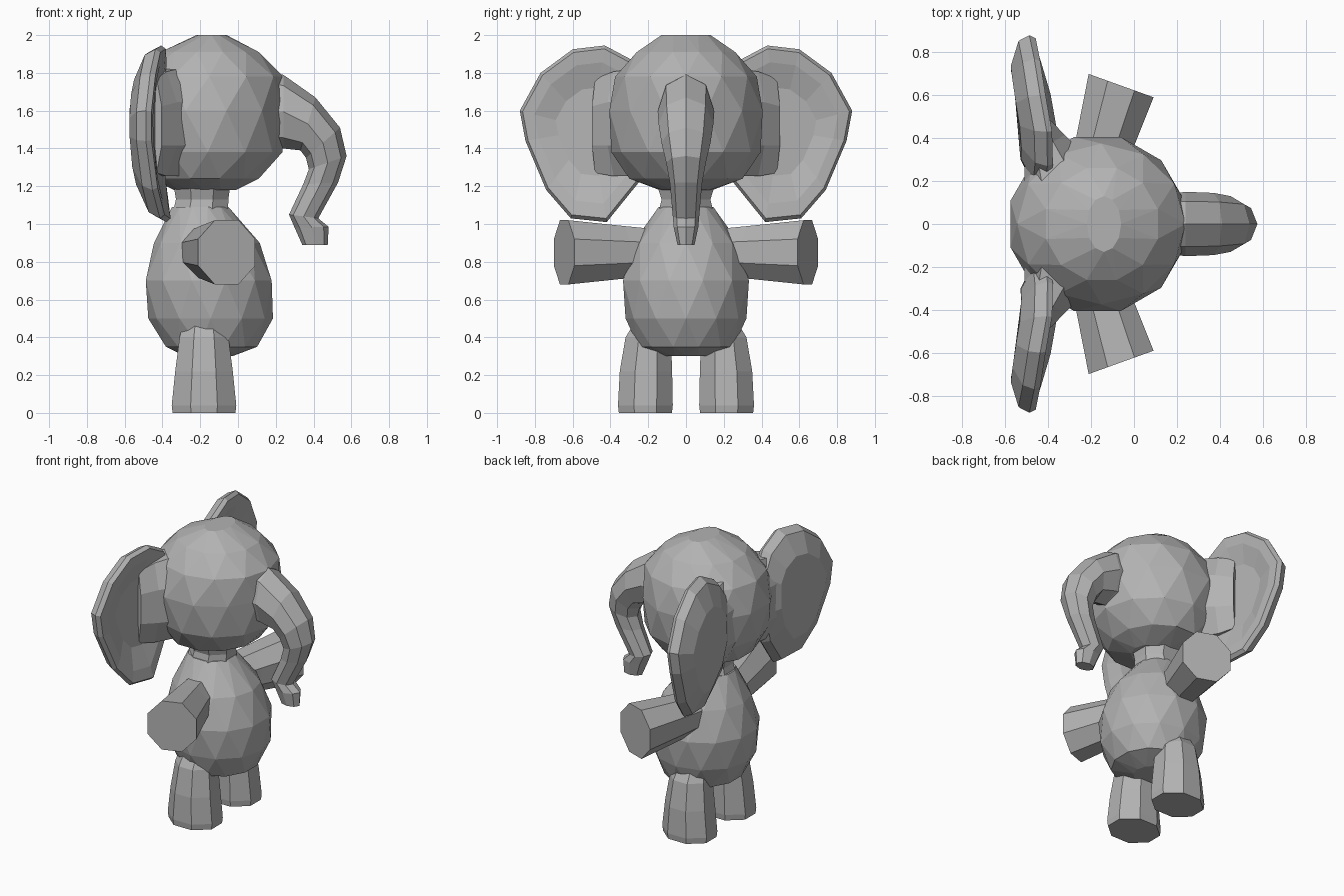
import bpy, bmesh, math
from mathutils import Vector

cube = bpy.data.objects.get("Cube")
if cube:
    bpy.data.objects.remove(cube)

grey = bpy.data.materials.new("soft_grey")
grey.use_nodes = True
grey.diffuse_color = (0.45, 0.45, 0.45, 1)
grey.node_tree.nodes["Principled BSDF"].inputs["Base Color"].default_value = grey.diffuse_color


def ring(center, u, v, n, twist=0.0):
    """Elliptical ring of n points spanned by the half axes u and v."""
    angles = [2 * math.pi * (i + twist) / n for i in range(n)]
    return [Vector(center) + Vector(u) * math.cos(a) + Vector(v) * math.sin(a) for a in angles]


def loft(name, rings, zigzag=False):
    """Skin a list of rings; zigzag joins alternately twisted rings with triangles."""
    bm = bmesh.new()
    loops = [[bm.verts.new(p) for p in r] for r in rings]
    n = len(loops[0])
    for k, (a, b) in enumerate(zip(loops, loops[1:])):
        for i in range(n):
            j = (i + 1) % n
            if not zigzag:
                bm.faces.new((a[i], a[j], b[j], b[i]))
            elif k % 2 == 0:
                bm.faces.new((a[i], a[j], b[i]))
                bm.faces.new((a[j], b[j], b[i]))
            else:
                bm.faces.new((a[i], b[j], b[i]))
                bm.faces.new((a[i], a[j], b[j]))
    bm.faces.new(loops[0])
    bm.faces.new(loops[-1])
    bmesh.ops.recalc_face_normals(bm, faces=bm.faces)
    mesh = bpy.data.meshes.new(name)
    bm.to_mesh(mesh)
    bm.free()
    mesh.materials.append(grey)
    bpy.context.collection.objects.link(bpy.data.objects.new(name, mesh))


def blob(name, rows, n):
    """Faceted round form; rows are height, back, front, half width."""
    loft(name, [ring(((b + f) / 2, 0, z), ((f - b) / 2, 0, 0), (0, w, 0), n, 0.5 * (k % 2))
                for k, (z, b, f, w) in enumerate(rows)], zigzag=True)


def both_sides(name, build):
    for side, word in ((1, "left"), (-1, "right")):
        build(f"{word}_{name}", side)


# Head: round crown, fuller jaw and flat muzzle
blob("head", [(1.18, -0.34, -0.01, 0.14), (1.24, -0.47, 0.12, 0.31), (1.38, -0.555, 0.235, 0.395),
              (1.6, -0.59, 0.25, 0.42), (1.78, -0.545, 0.24, 0.375), (1.91, -0.42, 0.12, 0.27),
              (2.0, -0.22, -0.06, 0.13)], 12)

# Body: pear shape
blob("body", [(0.3, -0.28, -0.03, 0.12), (0.35, -0.39, 0.11, 0.26), (0.5, -0.475, 0.185, 0.32),
              (0.7, -0.5, 0.19, 0.345), (0.9, -0.445, 0.115, 0.28), (1.09, -0.355, -0.045, 0.15)], 12)

# Neck: short collar flaring into the head
loft("neck", [ring((x, 0, z), (r, 0, 0), (0, w, 0), 8, 0.5)
              for x, z, r, w in ((-0.2, 1.05, 0.16, 0.16), (-0.19, 1.13, 0.15, 0.14),
                                 (-0.19, 1.25, 0.17, 0.18))])

# Trunk: rows are outer x and z, inner x and z, half width
trunk = [(0.1, 1.82, 0.1, 1.4, 0.13), (0.24, 1.79, 0.24, 1.4, 0.15),
         (0.41, 1.67, 0.33, 1.39, 0.145), (0.54, 1.51, 0.36, 1.35, 0.13),
         (0.575, 1.36, 0.375, 1.29, 0.105), (0.53, 1.22, 0.345, 1.21, 0.085),
         (0.425, 1.03, 0.27, 1.05, 0.07), (0.48, 0.985, 0.3, 0.98, 0.065),
         (0.475, 0.89, 0.34, 0.89, 0.045)]
loft("trunk", [ring(((ox + ix) / 2, 0, (oz + iz) / 2), ((ox - ix) / 2, 0, (oz - iz) / 2),
                    (0, w, 0), 8) for ox, oz, ix, iz, w in trunk])


# Arms: stubby tapered prisms reaching out and slightly forward
def arm(name, s):
    rows = [(-0.2, 0.15, 0.85, 0.13), (-0.15, 0.34, 0.85, 0.15), (-0.06, 0.645, 0.85, 0.184)]
    loft(name, [ring((x, s * y, z), (0.89 * r, -s * 0.32 * r, 0), (0, 0, r), 8, 0.5)
                for x, y, z, r in rows])


both_sides("arm", arm)


# Legs: eight sided, wider at the foot, narrowing into the body
def leg(name, s):
    rows = [(0, 0.215, 0.18, 0.152), (0.04, 0.215, 0.185, 0.157), (0.22, 0.212, 0.165, 0.15),
            (0.4, 0.2, 0.14, 0.13), (0.48, 0.17, 0.12, 0.11)]
    loft(name, [ring((-0.18, s * y, z), (a, 0, 0), (0, b, 0), 8, 0.5) for z, y, a, b in rows])


both_sides("leg", leg)


# Ears: big bowed flaps, shallow dish in front, rounded back
ear_outline = [(0.18, 1.72), (0.27, 1.86), (0.43, 1.945), (0.6, 1.925), (0.77, 1.8),
               (0.88, 1.6), (0.85, 1.44), (0.74, 1.18), (0.61, 1.03), (0.42, 1.01),
               (0.25, 1.22), (0.18, 1.45)]


def ear(name, s):
    def layer(x, scale):
        points = []
        for y, z in ear_outline:
            y, z = 0.5 + (y - 0.5) * scale, 1.5 + (z - 1.5) * scale
            bow = 0.32 * (z - 1.52) ** 2 + 0.15 * max(0, 0.6 - y)
            points.append(Vector((x + bow, s * y, z)))
        return points
    loft(name, [layer(-0.465, 0.5), layer(-0.45, 0.8), layer(-0.46, 0.96), layer(-0.49, 1.0),
                layer(-0.54, 0.93), layer(-0.575, 0.62)])


both_sides("ear", ear)


# Ear roots: tall thick webs joining each ear to the side of the head
def ear_root(name, s):
    rows = [(-0.36, 0.2, 1.54, 0.17, 0.31), (-0.415, 0.36, 1.53, 0.1, 0.3),
            (-0.45, 0.47, 1.52, 0.05, 0.27)]
    loft(name, [ring((x, s * y, z), (a, s * 0.6 * a, 0), (0, 0, h), 8, 0.5)
                for x, y, z, a, h in rows])


both_sides("ear_root", ear_root)
